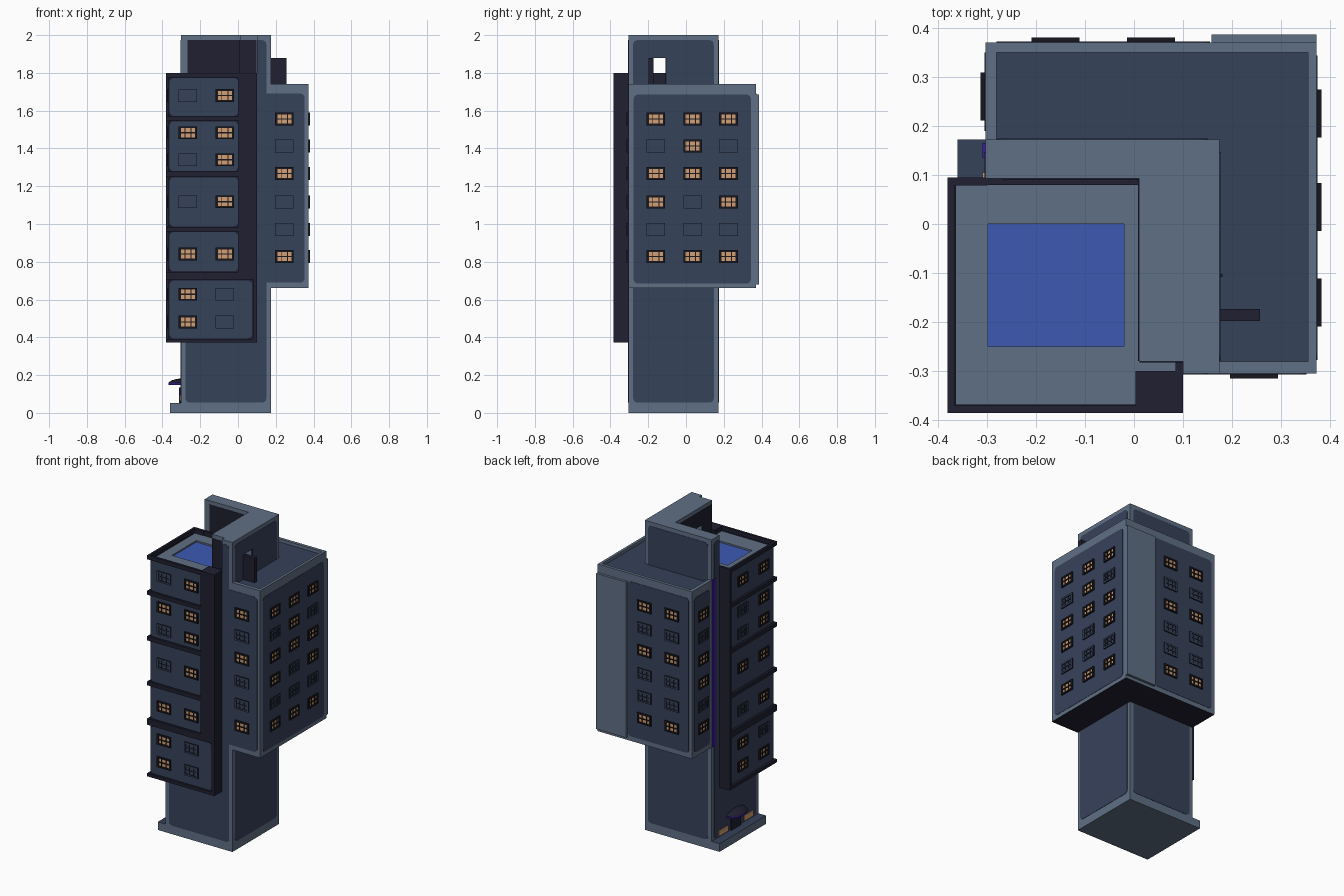
import bpy, bmesh, math
from mathutils import Vector

if "Cube" in bpy.data.objects:
    bpy.data.objects.remove(bpy.data.objects["Cube"])


def material(name, r, g, b):
    m = bpy.data.materials.new(name)
    m.diffuse_color = (r, g, b, 1)
    m.use_nodes = True
    m.node_tree.nodes["Principled BSDF"].inputs["Base Color"].default_value = m.diffuse_color
    return m


SLATE = material("slate", .117, .162, .235)
PANEL = material("blue_grey_panel", .037, .054, .102)
DARK = material("dark_navy", .014, .014, .031)
POOL = material("pool_blue", .048, .102, .456)
LIT = material("lit_glass", .65, .35, .17)
FRAME = material("window_black", .009, .008, .013)
PURPLE = material("purple_neon", .045, .012, .34)


def finish(name, bm, mats, rule=None):
    bmesh.ops.recalc_face_normals(bm, faces=bm.faces)
    bm.normal_update()
    if rule:
        for f in bm.faces:
            f.material_index = rule(f)
    me = bpy.data.meshes.new(name)
    bm.to_mesh(me)
    bm.free()
    for m in mats:
        me.materials.append(m)
    ob = bpy.data.objects.new(name, me)
    bpy.context.collection.objects.link(ob)
    return ob


def add_box(bm, x0, x1, y0, y1, z0, z1, idx=0):
    vs = bmesh.ops.create_cube(bm, size=1)["verts"]
    for v in vs:
        v.co = Vector((x1 if v.co.x > 0 else x0, y1 if v.co.y > 0 else y0, z1 if v.co.z > 0 else z0))
    for f in {f for v in vs for f in v.link_faces}:
        f.material_index = idx


def box(name, x0, x1, y0, y1, z0, z1, *mats, rule=None):
    bm = bmesh.new()
    add_box(bm, x0, x1, y0, y1, z0, z1)
    return finish(name, bm, mats, rule)


def ring(name, outer, inner, z0, z1, mat):
    """Flat rectangular frame; outer and inner are (x0, x1, y0, y1)."""
    a, b, c, d = outer
    e, f, g, h = inner
    bm = bmesh.new()
    for r in ((a, b, c, g), (a, b, h, d), (a, e, g, h), (f, b, g, h)):
        add_box(bm, *r, z0, z1)
    return finish(name, bm, [mat])


SIGN = {"front": -1, "back": 1, "left": -1, "right": 1}


def cut(ob, cutters):
    bpy.context.view_layer.objects.active = ob
    for c in cutters:
        m = ob.modifiers.new("cut", "BOOLEAN")
        m.operation, m.solver, m.object = "DIFFERENCE", "EXACT", c
        bpy.ops.object.modifier_apply(modifier=m.name)


def plate(name, side, u0, u1, z0, z1, plane, mat, r=.022, cutters=()):
    """Thin rounded panel lying on a wall; u is world x (front/back) or y (left/right)."""
    bm = bmesh.new()
    s = SIGN[side]
    vs = []
    for k, (cu, cz) in enumerate(((u1 - r, z1 - r), (u0 + r, z1 - r), (u0 + r, z0 + r), (u1 - r, z0 + r))):
        for i in range(5):
            a = math.pi / 2 * (k + i / 4)
            u, z, w = cu + r * math.cos(a), cz + r * math.sin(a), plane - s * .002
            vs.append(bm.verts.new((u, w, z) if side in ("front", "back") else (w, u, z)))
    face = bm.faces.new(vs)
    new = bmesh.ops.extrude_face_region(bm, geom=[face])["geom"]
    d = s * .004
    for v in new:
        if isinstance(v, bmesh.types.BMVert):
            v.co += Vector((0, d, 0) if side in ("front", "back") else (d, 0, 0))
    ob = finish(name, bm, [mat])
    cut(ob, cutters)
    return ob


def window(bm, side, u, z, plane, lit):
    s = SIGN[side]

    def part(u0, u1, z0, z1, depth, idx):
        w0, w1 = sorted((plane, plane + s * depth))
        if side in ("front", "back"):
            add_box(bm, u + u0, u + u1, w0, w1, z + z0, z + z1, idx)
        else:
            add_box(bm, w0, w1, u + u0, u + u1, z + z0, z + z1, idx)
    frame = 0 if lit else 2
    part(-.046, .046, -.03, .03, .004, 1 if lit else 2)
    for a in (-.043, -.016, .016, .043):
        w = .006 if abs(a) > .03 else .0025
        part(a - w, a + w, -.034, .034, .009, frame)
    for b, w in ((-.029, .005), (0, .003), (.029, .005)):
        part(-.049, .049, b - w, b + w, .009, frame)


def windows(name, side, cols, rows, plane, pattern):
    """Pattern: one string per row, 1 = lit. Unlit fronts match the wall, their edges are black."""
    bm = bmesh.new()
    for z, line in zip(rows, pattern):
        for u, c in zip(cols, line):
            window(bm, side, u, z, plane, c == "1")
    axis = 1 if side in ("front", "back") else 0
    s = SIGN[side]
    finish(name, bm, [FRAME, LIT, PANEL],
           lambda f: 0 if f.material_index == 2 and f.normal[axis] * s < .5 else f.material_index)


# Cutters: sky terrace, wing notch, roof doorway
terrace = box("terrace_cutter", -.5, .01, -.5, .093, 1.75, 2.2, DARK)
notch = box("notch_cutter", -.1, .10, -.5, -.28, 1.75, 2.2, DARK)
door_hole = box("doorway_cutter", -.1, .3, -.175, -.108, 1.725, 1.88, DARK)
CUTS = (terrace, notch, door_hole)

# Core tower with its inset panels
cut(box("core_tower", -.303, .174, -.305, .172, 0, 2, SLATE), CUTS)
plate("core_front_panel", "front", -.278, .15, .055, 1.973, -.305, PANEL, cutters=CUTS[:2])
plate("core_right_panel", "right", -.28, .147, .055, 1.973, .174, PANEL, cutters=CUTS[2:])
plate("core_back_panel", "back", -.278, .15, .055, 1.973, .172, PANEL)
plate("core_left_panel", "left", -.28, .147, .055, 1.973, -.303, PANEL, cutters=CUTS[:1])
plate("terrace_back_wall", "front", -.268, .012, 1.76, 1.975, .093, DARK, r=.004)
plate("terrace_side_wall", "left", -.279, .092, 1.76, 1.975, .01, DARK, r=.004, cutters=CUTS[2:])
plate("wing_front_wall", "front", .011, .099, 1.76, 1.975, -.28, DARK, r=.004)
box("roof_door", .174, .257, -.198, -.173, 1.72, 1.878, DARK)
box("roof_door_jamb", .17, .18, -.108, -.102, 1.72, 1.88, DARK)

# Large overhanging block
box("main_block", -.303, .372, -.305, .37, .66, 1.72, SLATE, PANEL, DARK,
    rule=lambda f: 1 if f.normal.z > .5 else 2 if f.normal.z < -.5 else 0)
ring("main_block_rim", (-.303, .372, -.305, .37), (-.28, .355, -.28, .35), 1.71, 1.74, SLATE)
plate("block_front_panel", "front", .08, .352, .69, 1.69, -.305, PANEL)
plate("block_right_panel", "right", -.277, .343, .685, 1.685, .372, PANEL)
plate("block_back_panel", "back", -.28, .155, .69, 1.69, .37, PANEL)
plate("block_left_panel", "left", .19, .35, .69, 1.69, -.303, PANEL)
box("back_slab", .158, .372, .36, .386, .68, 1.685, SLATE)
box("neon_strip", -.309, -.30, .135, .165, .66, 1.74, PURPLE)

ROWS = [1.555, 1.413, 1.268, 1.117, .97, .828]
windows("block_front_windows", "front", [.245], ROWS, -.306, "101001")
windows("block_right_windows", "right", [-.16, .035, .225], ROWS, .373,
        ["111", "010", "111", "101", "000", "111"])
windows("block_back_windows", "back", [-.16, .035], ROWS, .371,
        ["11", "00", "11", "00", "00", "11"])
windows("block_left_windows", "left", [.26], ROWS, -.304, "101101")

# Front-left apartment stack: dark body, ledges, corner pillar
box("apartment_body", -.366, .10, -.371, .095, .38, 1.755, DARK)
for i, (z0, z1) in enumerate(((.372, .392), (.705, .745), (.96, .985), (1.25, 1.277), (1.545, 1.57))):
    box("ledge_%d" % i, -.38, .10, -.385, .095, z0, z1, DARK)
box("front_pillar", 0.003, .10, -.385, -.30, .705, 1.80, DARK)
box("lower_pillar", .08, .10, -.385, -.30, .372, .72, DARK)
box("rear_pillar", -.38, -.30, .078, .095, .372, 1.80, DARK)
FLOORS = [(.395, .70), (.75, .957), (.988, 1.247), (1.28, 1.543), (1.573, 1.773)]
for i, (z0, z1) in enumerate(FLOORS):
    plate("front_panel_%d" % i, "front", -.362, .075 if i == 0 else 0, z0, z1, -.371, PANEL)
    plate("left_panel_%d" % i, "left", -.367, .075, z0, z1, -.366, PANEL)
LEVELS = [1.68, 1.483, 1.34, 1.118, .842, .628, .482]
windows("apartment_front_windows", "front", [-.265, -.07], LEVELS, -.372,
        ["01", "11", "01", "01", "11", "10", "10"])
windows("apartment_left_windows", "left", [-.265, -.05], LEVELS, -.367,
        ["11", "10", "10", "11", "10", "01", "11"])

# Terrace parapet, deck and pool
ring("parapet_base", (-.366, .10, -.371, .095), (-.363, .085, -.368, .08), 1.75, 1.776, DARK)
ring("parapet_top", (-.38, .10, -.385, .095), (-.365, .085, -.37, .08), 1.774, 1.80, DARK)
ring("terrace_deck", (-.365, .09, -.37, .09), (-.298, -.02, -.25, 0), 1.75, 1.77, SLATE)
box("pool_water", -.30, -.018, -.252, .002, 1.75, 1.76, POOL)

# Entrance on the left: step, door, low lights and half-round canopy
box("entrance_step", -.36, -.29, -.305, .172, 0, .052, SLATE, PANEL,
    rule=lambda f: 1 if f.normal.z > .5 else 0)
box("entrance_door", -.312, -.30, -.115, -.02, .052, .135, DARK)
for i, y in enumerate((-.20, .06)):
    box("entrance_light_%d" % i, -.309, -.30, y - .045, y + .045, .062, .095, LIT)


def canopy(name, z0, profile, mat):
    """Half-ellipse stack: profile is (scale, height) pairs."""
    bm = bmesh.new()
    loops = []
    for s, h in profile:
        loops.append([bm.verts.new((-.30 - .068 * s * math.sin(math.pi * i / 12),
                                    -.067 + .09 * s * math.cos(math.pi * i / 12), z0 + h)) for i in range(13)])
    for a, b in zip(loops, loops[1:]):
        for i in range(13):
            j = (i + 1) % 13
            bm.faces.new((a[i], a[j], b[j], b[i]))
    bm.faces.new(loops[0])
    bm.faces.new(loops[-1])
    finish(name, bm, [mat])


canopy("canopy_dome", .158, ((1, 0), (.95, .006), (.75, .014), (.4, .021), (.1, .024)), DARK)
canopy("canopy_neon", .148, ((1, 0), (1, .01)), PURPLE)

# Hide the cutters
for c in CUTS:
    c.hide_render = True
    c.hide_viewport = True
